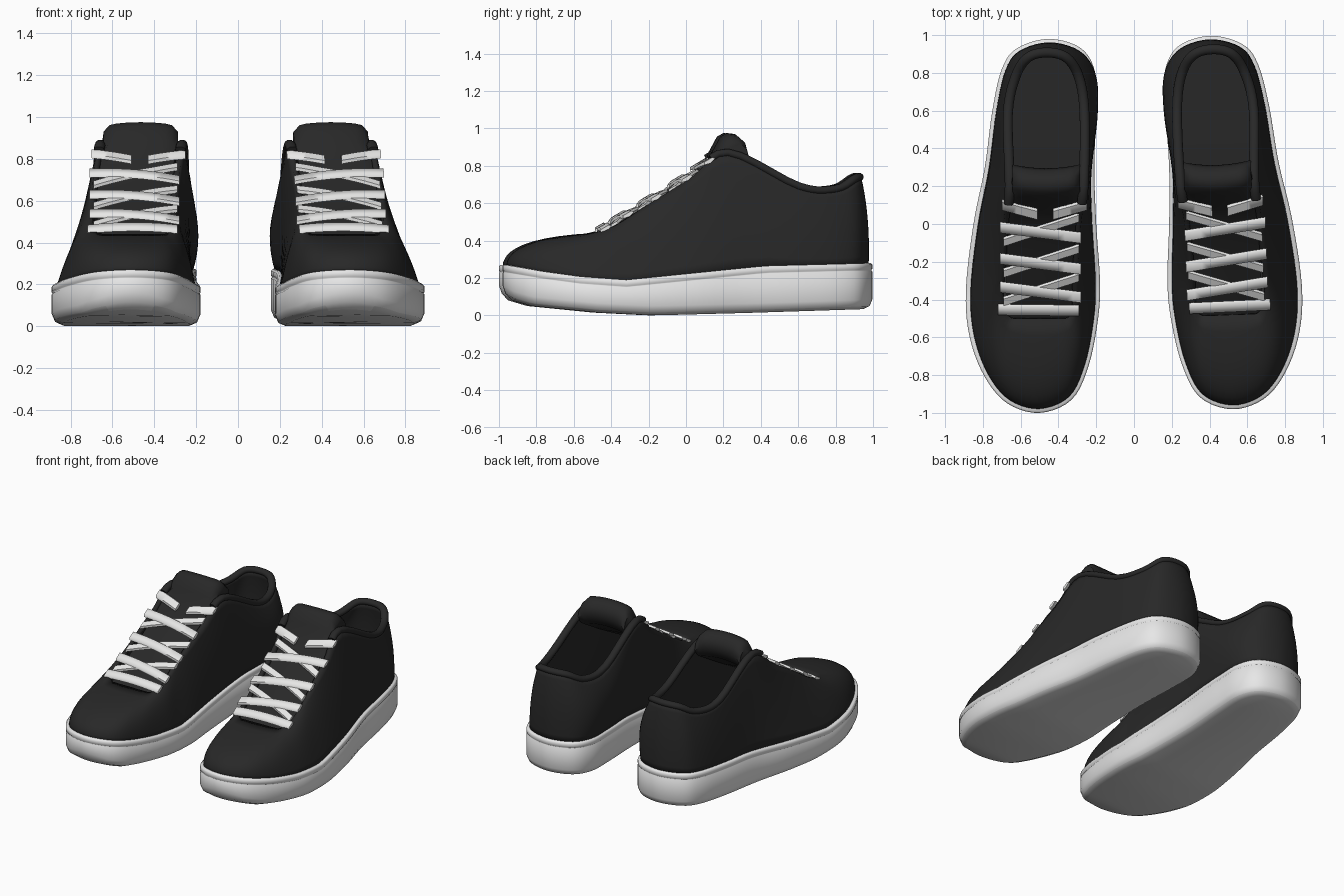
import bpy, bmesh, math
from mathutils import Vector, Matrix

if "Cube" in bpy.data.objects:
    bpy.data.objects.remove(bpy.data.objects["Cube"])

def material(name, r, g, b):
    m = bpy.data.materials.new(name)
    m.diffuse_color = (r, g, b, 1)
    m.use_nodes = True
    m.node_tree.nodes["Principled BSDF"].inputs["Base Color"].default_value = m.diffuse_color
    return m

BLACK = material("black_canvas", 0.021, 0.021, 0.021)
RUBBER = material("light_grey_rubber", 0.80, 0.80, 0.80)
TREAD = material("grey_tread", 0.66, 0.66, 0.66)
WHITE = material("white_lace", 0.88, 0.88, 0.87)

# Per row: sole outline x, y | opening edge x, y, z | side bulge (toe first, heel halfway)
RINGS = [
    (-.50, -1.0, -.50, -.50, .44, .01), (-.33, -.93, -.40, -.50, .44, .01),
    (-.24, -.75, -.34, -.49, .445, 0), (-.19, -.50, -.31, -.40, .485, -.02),
    (-.18, -.30, -.30, -.25, .58, -.05), (-.20, 0, -.28, 0, .735, -.02),
    (-.21, .30, -.255, .20, .87, .02), (-.20, .60, -.25, .58, .69, .07),
    (-.205, .80, -.28, .78, .675, .06), (-.28, .93, -.35, .89, .73, .02),
    (-.45, .98, -.46, .92, .74, .01), (-.62, .93, -.57, .89, .73, .01),
    (-.70, .82, -.64, .78, .675, 0), (-.75, .60, -.68, .58, .69, -.01),
    (-.79, .30, -.67, .20, .87, -.04), (-.85, 0, -.69, 0, .735, -.07),
    (-.89, -.35, -.70, -.25, .58, -.07), (-.87, -.60, -.69, -.40, .485, -.05),
    (-.79, -.81, -.66, -.49, .445, -.01), (-.67, -.95, -.60, -.50, .44, .01)]
SUB = 5

def smooth_loop(rows):
    """Closed Catmull-Rom through rows."""
    out, n = [], len(rows)
    for i in range(n):
        p = [rows[(i + k - 1) % n] for k in range(4)]
        for s in range(SUB):
            t = s / SUB
            out.append([.5 * (2*b + (c - a)*t + (2*a - 5*b + 4*c - d)*t*t
                              + (3*b - a - 3*c + d)*t**3) for a, b, c, d in zip(*p)])
    return out

def interp(table, y):
    if y <= table[0][0]:
        return table[0][1]
    for (a, u), (b, v) in zip(table, table[1:]):
        if y <= b:
            return u + (v - u) * (y - a) / (b - a)
    return table[-1][1]

LOOP = smooth_loop(RINGS)
N = len(LOOP)
NORMAL = []
for i in range(N):
    a, b = LOOP[i - 1], LOOP[(i + 1) % N]
    NORMAL.append(Vector((b[1] - a[1], a[0] - b[0])).normalized())

SOLE_TOP = [(-1, .27), (-.8, .235), (-.6, .208), (-.35, .19), (0, .225), (.4, .265), (1, .28)]
SOLE_LOW = [(-1, .11), (-.95, .08), (-.85, .05), (-.5, .015), (-.2, 0), (.3, .013), (.98, .035)]
FULLNESS = [(-.9, .85), (-.6, .7), (-.3, .55)]

def outline(i, inset):
    return Vector(LOOP[i][:2]) - NORMAL[i] * inset

def sole_top(i):
    return interp(SOLE_TOP, LOOP[i][1])

def strip_cap(start, up):
    """Quads across a ring, pairing points on either side of the long axis."""
    faces = []
    for i in range(N // 2):
        f = [start + k for k in (i, i + 1, (N - i - 1) % N, (N - i) % N)]
        f = list(dict.fromkeys(f))
        if len(f) > 2:
            faces.append(f if up else f[::-1])
    return faces

def loft(rings):
    return [(r*N + i, r*N + (i+1) % N, (r+1)*N + (i+1) % N, (r+1)*N + i)
            for r in range(rings - 1) for i in range(N)]

# Right shoe is the mirrored left one, turned a little
PIVOT = Matrix.Translation((.53, -.4, 0))
RIGHT = (Matrix.Translation((0, .02, 0)) @ PIVOT @ Matrix.Rotation(.035, 4, 'Z')
         @ PIVOT.inverted() @ Matrix.Scale(-1, 4, (1, 0, 0)))

def add_pair(name, verts, faces, mats, angle=40, thickness=0, fix=False):
    for side in ("left", "right"):
        me = bpy.data.meshes.new(f"{side}_{name}")
        me.from_pydata([tuple(v) for v in verts], [], faces)
        if side == "right":
            me.transform(RIGHT)
            me.flip_normals()
        if fix:
            bm = bmesh.new()
            bm.from_mesh(me)
            bmesh.ops.recalc_face_normals(bm, faces=bm.faces)
            bm.to_mesh(me)
            bm.free()
        for m in mats:
            me.materials.append(m)
        if len(mats) > 1:  # second colour on faces looking down
            for p in me.polygons:
                p.material_index = int(p.normal.z < -.8)
        ob = bpy.data.objects.new(me.name, me)
        bpy.context.collection.objects.link(ob)
        if thickness:
            mod = ob.modifiers.new("thickness", 'SOLIDIFY')
            mod.thickness, mod.offset = thickness, -1
        bpy.ops.object.select_all(action='DESELECT')
        ob.select_set(True)
        bpy.context.view_layer.objects.active = ob
        bpy.ops.object.shade_smooth_by_angle(angle=math.radians(angle))

# Rubber sole with a shallow groove near the top edge
verts = []
LOW = [(.05, 0), (.015, .015), (0, .05)]
HIGH = [(0, -.045), (.004, -.04), (.004, -.036), (0, -.031), (0, -.008), (.008, 0), (.05, 0)]
for inset, dz in LOW:
    for i in range(N):
        p = outline(i, inset)
        verts.append((p.x, p.y, interp(SOLE_LOW, p.y) + dz))
for inset, dz in HIGH:
    for i in range(N):
        p = outline(i, inset)
        verts.append((p.x, p.y, sole_top(i) + dz))
R = len(LOW) + len(HIGH)
add_pair("sole", verts, loft(R) + strip_cap(0, False) + strip_cap((R-1)*N, True),
         [RUBBER, TREAD], 50)

# Upper, swept from the sole edge to the opening
STEPS = 10
verts = []
for k in range(STEPS + 1):
    t = k / STEPS
    for i in range(N):
        b = outline(i, .02)
        c = b + NORMAL[i] * LOOP[i][5]
        zb, top = sole_top(i) - .015, Vector(LOOP[i][2:5])
        full = interp(FULLNESS, LOOP[i][1])
        p0, p1 = Vector((b.x, b.y, zb)), Vector((c.x, c.y, zb + full * (top.z - zb)))
        verts.append(p0 * (1-t)**2 + p1 * 2*t*(1-t) + top * t*t)
add_pair("upper", verts, loft(STEPS + 1), [BLACK], 50, .028)

# Insole
verts = [(*outline(i, .05), sole_top(i) + .02) for i in range(N)]
add_pair("insole", verts, strip_cap(0, True), [BLACK])

# Padded collar tube around the ankle opening
path = [Vector(LOOP[i][2:5]) for i in range(6*SUB - 2, 14*SUB + 3)]
verts, faces, S = [], [], 10
for j, p in enumerate(path):
    d = (path[min(j+1, len(path)-1)] - path[max(j-1, 0)]).normalized()
    u = d.cross(Vector((0, 0, 1))).normalized()
    w = u.cross(d)
    for s in range(S):
        a = 2 * math.pi * s / S
        verts.append(p - u*.012 + u*.026*math.cos(a) + w*.022*math.sin(a))
    if j:
        for s in range(S):
            q, r = (j-1)*S, j*S
            faces.append((q+s, q+(s+1) % S, r+(s+1) % S, r+s))
faces += [tuple(range(S)), tuple(range(len(verts)-S, len(verts)))]
add_pair("collar", verts, faces, [BLACK], 50, fix=True)

# Tongue, a side profile carried across an arch
PROFILE = [(-.55, .375), (-.25, .55), (0, .71), (.08, .80), (.13, .89), (.165, .955), (.2, .975),
           (.24, .97), (.28, .935), (.295, .88), (.25, .80), (.15, .74), (0, .64), (-.55, .34)]
verts, faces, P, W = [], [], len(PROFILE), 12
for j in range(W + 1):
    u = 2 * j / W - 1
    for y, z in PROFILE:
        drop = .015*u*u + (.03*abs(u)**12 if z > .8 else 0)
        verts.append((-.49 + .025*(y > .1) + u*(.185 if y < .1 else .178), y + .02*u*u*(y > .1), z - drop))
    if j:
        for s in range(P):
            q, r = (j-1)*P, j*P
            faces.append((q+s, q+(s+1) % P, r+(s+1) % P, r+s))
faces += [tuple(range(P)), tuple(range(W*P, W*P + P))]
add_pair("tongue", verts, faces, [BLACK], 50, fix=True)

# Laces: flat ribbons following the slope of the throat
SLOPE = [(-.5, .44), (-.46, .45), (-.4, .485), (-.25, .575), (0, .73), (.12, .825)]

def lace(name, x0, y0, x1, y1, lift=.0, half=.034):
    vs, fs, M = [], [], 10
    across, out = Vector((0, .86, .51)) * half, Vector((0, -.51, .86)) * .011
    for j in range(M + 1):
        t = j / M
        x, y = x0 + (x1 - x0)*t, y0 + (y1 - y0)*t
        u = (x + .49) / .21
        c = Vector((x, y, interp(SLOPE, y) + .006 + lift + .012*(1 - u*u)))
        vs += [c - across - out*.3, c - across*.75 + out, c + across*.75 + out,
               c + across - out*.3, c - out]
        if j:
            q, r = (j-1)*5, j*5
            fs += [(q+s, q+(s+1) % 5, r+(s+1) % 5, r+s) for s in range(5)]
    fs += [tuple(range(5)), tuple(range(M*5, M*5 + 5))]
    add_pair(name, vs, fs, [WHITE], 60, fix=True)

lace("lace_bar", -.72, -.455, -.29, -.46, .005)
for k, y in enumerate((-.335, -.185, -.02)):
    lace(f"lace_over_{k+1}", -.71, y, -.28, y - .055, .008)
    lace(f"lace_under_{k+1}", -.69, y - .075, -.29, y + .055, -.004, .028)
lace("lace_end_outer", -.70, .10, -.51, .05, .008)
lace("lace_end_inner", -.25, .10, -.43, .05, .008)
